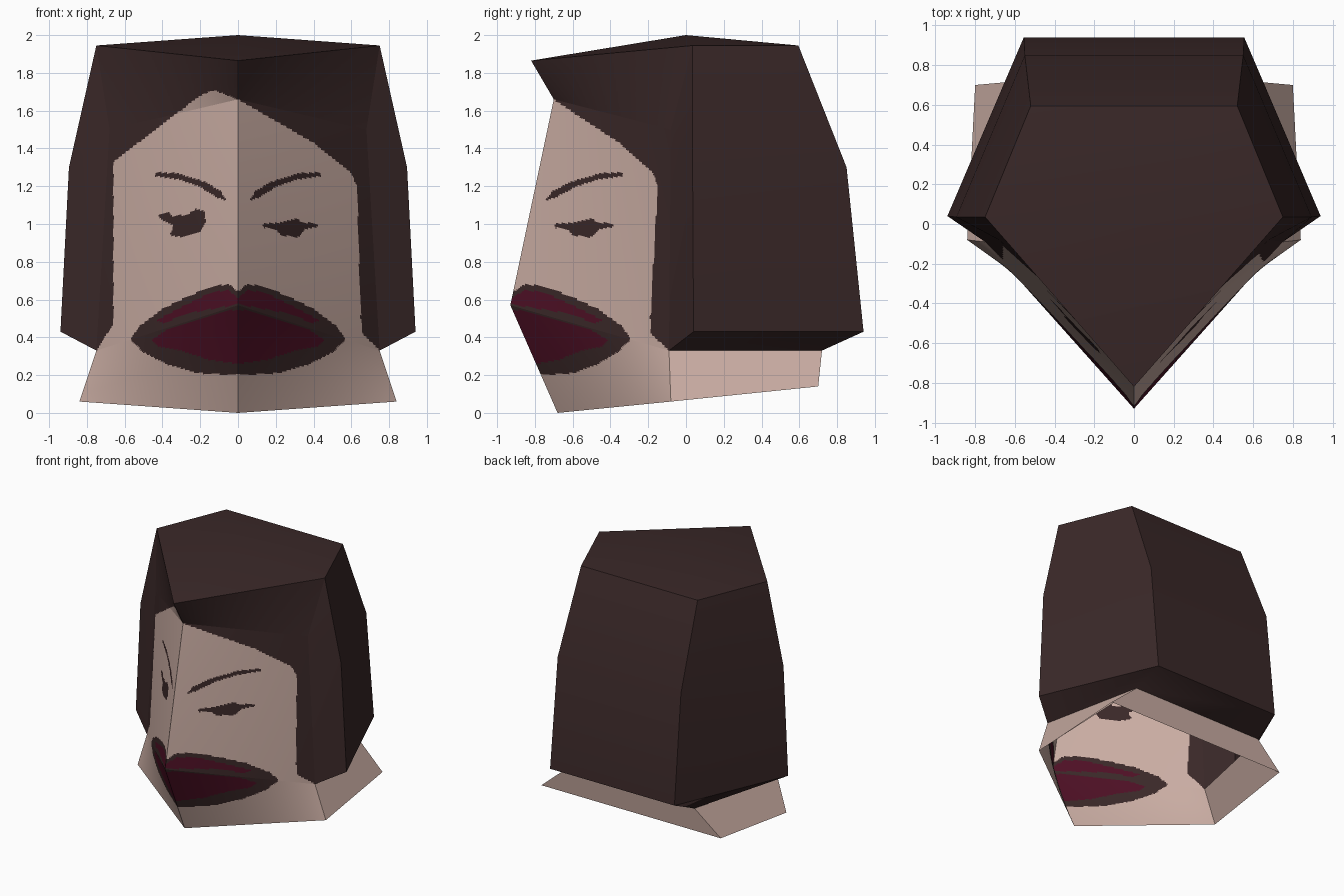
import bpy, bmesh, math
from mathutils import Vector as V

if "Cube" in bpy.data.objects:
    bpy.data.objects.remove(bpy.data.objects["Cube"])


def material(name, rgb):
    m = bpy.data.materials.new(name)
    m.diffuse_color = (*rgb, 1)
    m.use_nodes = True
    m.node_tree.nodes["Principled BSDF"].inputs["Base Color"].default_value = m.diffuse_color
    return m


SKIN = material("skin", (0.58, 0.41, 0.36))
HAIR = material("dark brown", (0.042, 0.021, 0.021))
RED = material("lip red", (0.075, 0.005, 0.018))

# Corner points of the right half (x > 0); the left half is mirrored
P = {k: V(v) for k, v in dict(
    chin=(0, -.68, 0), nose=(0, -.93, .57), brow=(0, -.70, 1.66), tip=(0, -.82, 1.865),
    crown=(0, 0, 2.0), temple=(.68, -.08, 1.5), jaw=(.75, -.09, .33),
    collar=(.84, -.08, .06), collar_back=(.80, .70, .14), nape=(.58, .72, .33),
    side_top=(.75, .035, 1.945), side_mid=(.895, .035, 1.3), side_low=(.94, .04, .43),
    back_top=(.52, .595, 1.945), back_mid=(.55, .85, 1.3), back_low=(.555, .94, .43),
).items()}


def pt(name, s):
    """Look up a corner; a leading '-' means the opposite side."""
    if name[0] == "-":
        name, s = name[1:], -s
    p = P[name]
    return V((p.x * s, p.y, p.z))


def finish(bm, name, mats):
    bmesh.ops.remove_doubles(bm, verts=bm.verts, dist=1e-4)
    me = bpy.data.meshes.new(name)
    bm.to_mesh(me)
    bm.free()
    for m in mats:
        me.materials.append(m)
    ob = bpy.data.objects.new(name, me)
    bpy.context.collection.objects.link(ob)
    return ob


def shell(name, mat, mirrored, middle=()):
    bm = bmesh.new()
    jobs = [(f, s) for f in mirrored for s in (1, -1)] + [(f, 1) for f in middle]
    for f, s in jobs:
        corners = [pt(k, s) for k in f.split()]
        if s < 0:
            corners.reverse()
        bm.faces.new([bm.verts.new(c) for c in corners])
    return finish(bm, name, [mat])


# Hair: five-sided bob with a pointed fringe
hair = shell("hair", HAIR, [
    "tip side_top crown", "side_top back_top crown",
    "temple side_mid side_top", "jaw side_low side_mid temple",
    "side_mid back_mid back_top side_top", "side_low back_low back_mid side_mid",
    "jaw nape back_low side_low",
], [
    "back_top -back_top crown", "back_mid -back_mid -back_top back_top",
    "back_low -back_low -back_mid back_mid", "nape -nape -back_low back_low",
])

# Flared neck, open underneath
neck = shell("neck", SKIN, ["collar collar_back nape jaw"],
             ["collar_back -collar_back -nape nape"])

for ob in (hair, neck):
    bpy.ops.object.select_all(action='DESELECT')
    ob.select_set(True)
    bpy.context.view_layer.objects.active = ob
    bpy.ops.object.shade_smooth_by_angle(angle=math.radians(50 if ob == hair else 20))


# Outlines of the painted areas, as front-view x, z
def both(half):
    return [half, [(-x, z) for x, z in half]]


SKIN_AREA = [(-.85, -.1), (-.85, .33), (-.75, .33), (-.66, .47), (-.66, 1.33), (-.2, 1.68),
             (-.13, 1.71), (0, 1.66), (.4, 1.43), (.6, 1.27), (.63, 1.2), (.65, .5),
             (.66, .42), (.75, .33), (.85, .33), (.85, -.1)]
LIP_EDGE = both([(0, .64), (.04, .68), (.12, .675), (.26, .62), (.4, .55), (.52, .46),
                 (.57, .39), (.5, .32), (.37, .255), (.21, .21), (0, .2)])
LIP_RED = both([(0, .61), (.05, .65), (.14, .64), (.3, .56), (.43, .49), (.4, .475),
                (.25, .53), (0, .575)])
LIP_RED += both([(0, .55), (.1, .53), (.25, .48), (.36, .45), (.46, .385), (.42, .35),
                 (.3, .33), (.15, .28), (0, .26)])
BROWS = both([(.065, 1.125), (.09, 1.175), (.18, 1.225), (.32, 1.268), (.44, 1.275),
              (.44, 1.255), (.31, 1.235), (.21, 1.2), (.11, 1.14)])
EYES = [
    [(-.43, 1.05), (-.36, 1.06), (-.35, 1.04), (-.27, 1.05), (-.22, 1.08), (-.18, 1.07),
     (-.17, 1.01), (-.2, .96), (-.29, .93), (-.36, .94), (-.34, .99), (-.4, 1.02)],
    [(.13, 1.0), (.24, 1.01), (.31, 1.03), (.34, 1.01), (.42, 1.0), (.42, .985),
     (.35, .97), (.32, .93), (.23, .94), (.2, .97), (.14, .98)],
]


def inside(x, z, poly):
    hit = False
    for (x1, z1), (x2, z2) in zip(poly, poly[1:] + poly[:1]):
        if (z1 > z) != (z2 > z) and x < x1 + (z - z1) * (x2 - x1) / (z2 - z1):
            hit = not hit
    return hit


def paint(c):
    def within(polys):
        return any(inside(c.x, c.z, p) for p in polys)
    if c.z < .72 and within(LIP_RED):
        return 2
    if c.z < .72 and within(LIP_EDGE):
        return 1
    if .9 < c.z < 1.3 and within(EYES + BROWS):
        return 1
    return 0 if inside(c.x, c.z, SKIN_AREA) else 1


# Face: finely cut front panels (jaw, cheek, fringe underside) coloured by outline
bm = bmesh.new()
for names, nu, nv in (("chin collar jaw nose", 100, 50), ("nose jaw temple brow", 110, 110),
                      ("brow temple side_top tip", 70, 30)):
    for s in (1, -1):
        a, b, c, d = (pt(k, s) for k in names.split())
        rows = [[bm.verts.new(a.lerp(b, i / nu).lerp(d.lerp(c, i / nu), j / nv))
                 for i in range(nu + 1)] for j in range(nv + 1)]
        for r0, r1 in zip(rows, rows[1:]):
            for i in range(nu):
                q = [r0[i], r0[i + 1], r1[i + 1], r1[i]]
                f = bm.faces.new(q if s > 0 else q[::-1])
                f.material_index = paint(f.calc_center_median())
finish(bm, "face", [SKIN, HAIR, RED])
